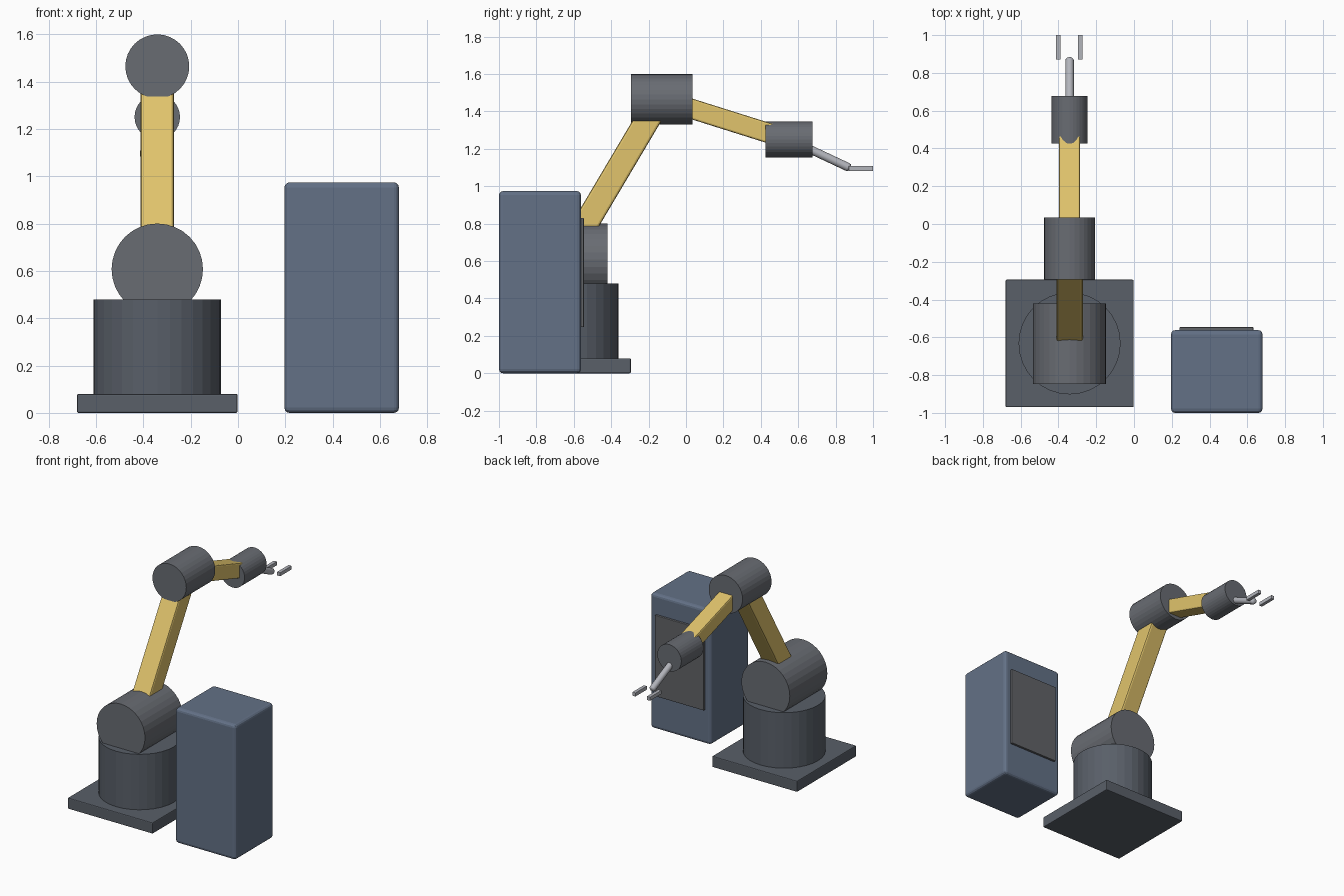
import bpy
from mathutils import Vector

if "Cube" in bpy.data.objects:
    bpy.data.objects.remove(bpy.data.objects["Cube"])

AX = -0.341  # x of the robot's centre plane


def material(name, rgb):
    m = bpy.data.materials.new(name)
    m.diffuse_color = (*rgb, 1)
    m.use_nodes = True
    m.node_tree.nodes["Principled BSDF"].inputs["Base Color"].default_value = m.diffuse_color
    return m


DARK = material("dark_grey", (0.10, 0.115, 0.14))
GREY = material("joint_grey", (0.14, 0.15, 0.17))
YELLOW = material("arm_yellow", (0.75, 0.55, 0.15))
BLUE = material("cabinet_blue", (0.125, 0.165, 0.24))
PANEL = material("panel_grey", (0.12, 0.125, 0.135))
STEEL = material("steel", (0.45, 0.46, 0.50))


def finish(name, mat, bevel=0, segments=2):
    o = bpy.context.object
    o.name = name
    o.data.materials.append(mat)
    bpy.ops.object.transform_apply(location=False, rotation=False, scale=True)
    if bevel:
        b = o.modifiers.new("bevel", "BEVEL")
        b.width, b.segments = bevel, segments
    return o


def box(name, lo, hi, mat, bevel=0, segments=2):
    lo, hi = Vector(lo), Vector(hi)
    bpy.ops.mesh.primitive_cube_add(size=1, location=(lo + hi) / 2)
    bpy.context.object.scale = hi - lo
    return finish(name, mat, bevel, segments)


def cylinder(name, a, b, r, mat, sides=32, bevel=0, segments=2):
    a, b = Vector(a), Vector(b)
    d = b - a
    bpy.ops.mesh.primitive_cylinder_add(
        vertices=sides, radius=r, depth=d.length, location=(a + b) / 2,
        rotation=d.to_track_quat("Z", "Y").to_euler())
    return finish(name, mat, bevel, segments)


def beam(name, a, b, width, thick, mat, bevel):
    # box running between two points in the robot's yz plane
    a, b = Vector(a), Vector(b)
    d = b - a
    bpy.ops.mesh.primitive_cube_add(
        size=1, location=(a + b) / 2,
        rotation=(Vector((0, 0, 1)).rotation_difference(d)).to_euler())
    bpy.context.object.scale = (width, thick, d.length)
    return finish(name, mat, bevel)


# base and pedestal
box("base_plate", (-0.68, -0.97, 0), (-0.002, -0.295, 0.08), DARK, 0.006)
cylinder("pedestal", (AX, -0.632, 0.07), (AX, -0.632, 0.48), 0.27, DARK)

# joints, all lying along y
cylinder("shoulder_joint", (AX, -0.848, 0.607), (AX, -0.42, 0.607), 0.193, GREY)
cylinder("elbow_joint", (AX, -0.295, 1.464), (AX, 0.035, 1.464), 0.135, GREY)
cylinder("wrist_joint", (AX, 0.425, 1.25), (AX, 0.677, 1.25), 0.096, GREY)

# arm links
beam("upper_arm", (AX, -0.649, 0.607), (AX, -0.141, 1.464), 0.14, 0.134, YELLOW, 0.012)
beam("forearm", (AX, -0.13, 1.464), (AX, 0.55, 1.25), 0.112, 0.107, YELLOW, 0.010)

# gripper
cylinder("tool_rod", (AX, 0.55, 1.25), (AX, 0.879, 1.096), 0.0225, STEEL, 16, 0.015, 3)
bpy.ops.object.shade_smooth_by_angle()
for side, s in (("left", -1), ("right", 1)):
    x = AX - 0.002 + s * 0.058
    box(side + "_finger", (x - 0.0125, 0.87, 1.082), (x + 0.0125, 1.0, 1.109), STEEL, 0.002)

# control cabinet with a door panel on its back
box("control_cabinet", (0.196, -1.0, 0), (0.68, -0.562, 0.974), BLUE, 0.022, 3)
box("cabinet_panel", (0.241, -0.58, 0.246), (0.632, -0.546, 0.83), PANEL, 0.004)
